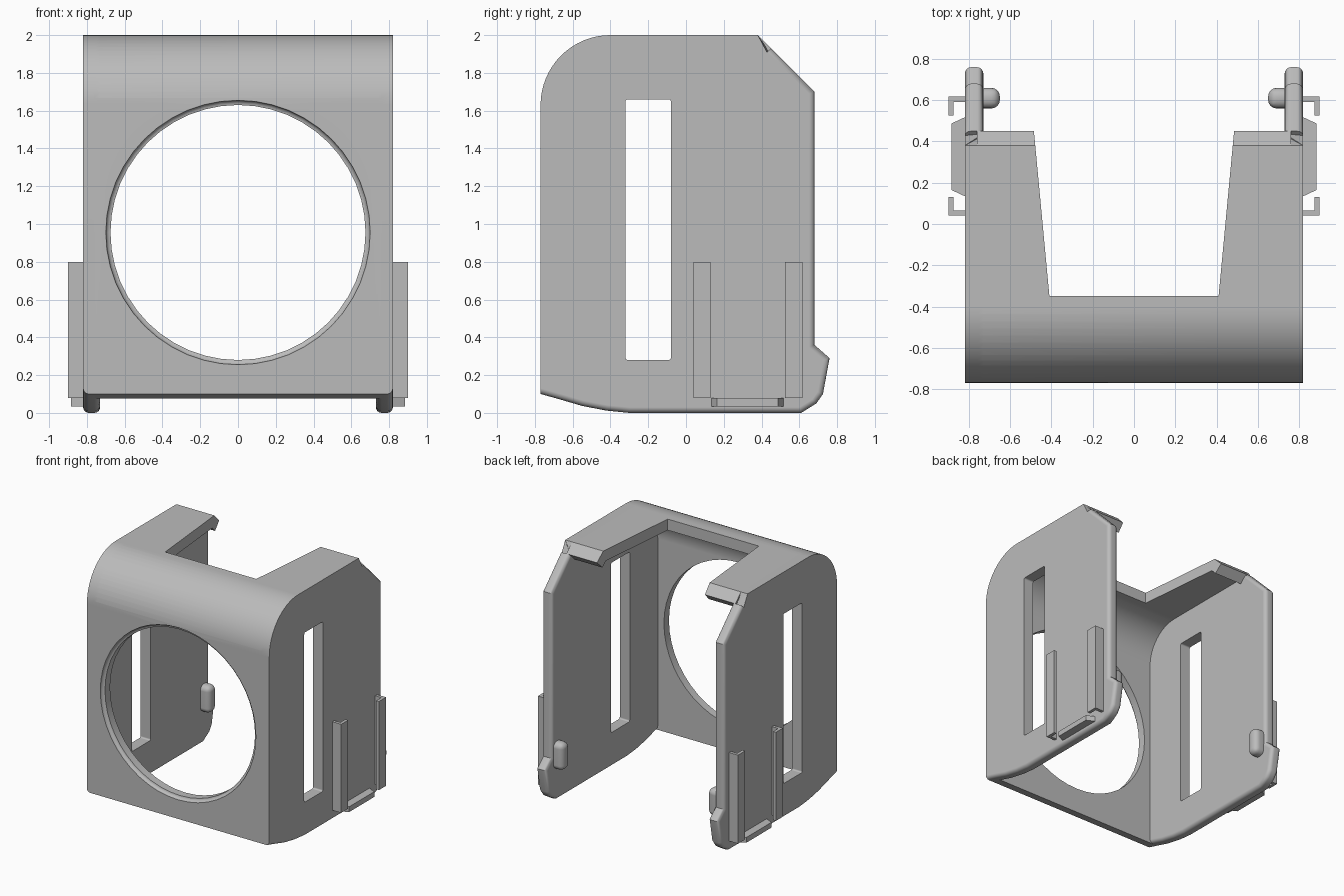
import bpy, bmesh, math
from mathutils import Vector

if "Cube" in bpy.data.objects:
    bpy.data.objects.remove(bpy.data.objects["Cube"], do_unlink=True)

grey = bpy.data.materials.new("plain grey")
grey.use_nodes = True
colour = (0.5, 0.5, 0.5, 1)
grey.diffuse_color = colour
grey.node_tree.nodes["Principled BSDF"].inputs["Base Color"].default_value = colour

WIDE, INNER, FRONT, WALL = 0.82, 0.73, -0.77, 0.09


def prism(name, outline, axis, start, end, rule=None, bevel=0.03):
    """Extrude a 2D outline along an axis; bevel the cap edges picked by a rule."""
    def place(p, d):
        return {"x": (d, p[0], p[1]), "z": (p[0], p[1], d)}[axis]
    bm = bmesh.new()
    base = bm.faces.new([bm.verts.new(place(p, start)) for p in outline])
    grown = bmesh.ops.extrude_face_region(bm, geom=[base])["geom"]
    shift = Vector(place((0, 0), end - start))
    bmesh.ops.translate(bm, vec=shift, verts=[v for v in grown if isinstance(v, bmesh.types.BMVert)])
    bmesh.ops.recalc_face_normals(bm, faces=bm.faces)
    if rule:
        edges = [e for e in bm.edges if rule(e)]
        bmesh.ops.bevel(bm, geom=edges, offset=bevel, segments=4, profile=0.5,
                        affect="EDGES", clamp_overlap=True)
    return finish(name, bm)


def finish(name, bm):
    mesh = bpy.data.meshes.new(name)
    bm.to_mesh(mesh)
    bm.free()
    mesh.materials.append(grey)
    ob = bpy.data.objects.new(name, mesh)
    bpy.context.collection.objects.link(ob)
    return ob


def activate(ob):
    bpy.ops.object.select_all(action="DESELECT")
    ob.select_set(True)
    bpy.context.view_layer.objects.active = ob


def combine(ob, other, operation):
    """Apply a boolean and discard the helper."""
    mod = ob.modifiers.new("cut", "BOOLEAN")
    mod.object, mod.operation, mod.solver = other, operation, "EXACT"
    activate(ob)
    bpy.ops.object.modifier_apply(modifier=mod.name)
    bpy.data.objects.remove(other, do_unlink=True)


def smooth(ob):
    activate(ob)
    bpy.ops.object.shade_smooth_by_angle(angle=math.radians(32))
    ob.modifiers.new("even shading", "WEIGHTED_NORMAL").keep_sharp = True


def box_outline(a0, a1, b0, b1):
    return [(a0, b0), (a1, b0), (a1, b1), (a0, b1)]


def arc(radius, steps=16):
    """Quarter round joining the front wall to the top."""
    turns = [math.pi / 2 * i / steps for i in range(steps + 1)]
    return [(-0.4 - radius * math.cos(t), 1.63 + radius * math.sin(t)) for t in turns]


# Front wall and top plate, one bent sheet with a short angled lip
sheet = [(FRONT, 0.1)] + arc(0.37) + [(0.38, 2), (0.45, 1.93), (0.39, 1.87), (0.35, 1.91)]
sheet += arc(0.37 - WALL)[::-1] + [(FRONT + WALL, 0.075)]
body = prism("holder_body", sheet, "x", -0.76, 0.76)

# Tapered notch open to the back of the top plate
notch = [(-0.41, -0.35), (0.41, -0.35), (0.487, 0.47), (-0.487, 0.47)]
combine(body, prism("notch_cutter", notch, "z", 1.5, 2.2), "DIFFERENCE")

# Round front opening with a softened outer rim
bm = bmesh.new()
rim = [(FRONT - 0.05, 0.7), (FRONT, 0.7)]
rim += [(FRONT + 0.025 * math.sin(t), 0.7 - 0.025 * (1 - math.cos(t)))
        for t in (0.4, 0.8, 1.2, math.pi / 2)]
rim.append((FRONT + 0.3, 0.675))
rings = []
for y, r in rim:
    turns = [math.tau * i / 48 for i in range(48)]
    rings.append([bm.verts.new((r * math.cos(t), y, 0.955 + r * math.sin(t))) for t in turns])
for a, b in zip(rings, rings[1:]):
    for i in range(48):
        j = (i + 1) % 48
        bm.faces.new((a[i], a[j], b[j], b[i]))
bm.faces.new(rings[0])
bm.faces.new(rings[-1])
bmesh.ops.recalc_face_normals(bm, faces=bm.faces)
combine(body, finish("opening_cutter", bm), "DIFFERENCE")

# Side plates with a hooked foot, rounded along the back and bottom
plate = [(FRONT, 0.1)] + arc(0.37)
plate += [(0.38, 2), (0.45, 1.93), (0.68, 1.7), (0.68, 0.36), (0.76, 0.29), (0.725, 0.1),
          (0.69, 0.05), (0.61, 0), (-0.3, 0), (-0.42, 0.012), (-0.55, 0.037), (-0.68, 0.075)]


def exposed_edge(e):
    mid = (e.verts[0].co + e.verts[1].co) / 2
    along_cap = abs(e.verts[0].co.x - e.verts[1].co.x) < 0.01
    return along_cap and (mid.z < 0.1 or mid.y > 0.45)


def across(e):
    return abs(e.verts[0].co.x - e.verts[1].co.x) > 0.01


for side, word in ((1, "left"), (-1, "right")):
    arm = prism(word + "_plate", plate, "x", side * INNER, side * WIDE, exposed_edge)
    slot = prism("slot_cutter", box_outline(-0.32, -0.08, 0.28, 1.66), "x",
                 side * 0.6, side * 0.95, across, 0.012)
    combine(arm, slot, "DIFFERENCE")
    combine(body, arm, "UNION")

    # Rounded peg inside the plate
    peg = prism(word + "_peg", box_outline(0.56, 0.66, 0.26, 0.48), "x",
                side * 0.65, side * 0.77, lambda e: True, 0.042)
    smooth(peg)

    # Pair of facing hooked rails outside the plate
    for label, back, tip in (("front", 0.04, 0.13), ("back", 0.617, 0.525)):
        step = 0.025 if tip > back else -0.025
        hook = [(0.81, back), (0.9, back), (0.9, tip), (0.875, tip),
                (0.875, back + step), (0.81, back + step)]
        prism(word + "_" + label + "_rail", [(side * x, y) for x, y in hook], "z", 0.08, 0.8)

    # Tapered stop bar under the rails
    stop = [(0.81, 0.13), (0.885, 0.165), (0.885, 0.487), (0.81, 0.522)]
    prism(word + "_stop_bar", [(side * x, y) for x, y in stop], "z", 0.035, 0.078)

smooth(body)
